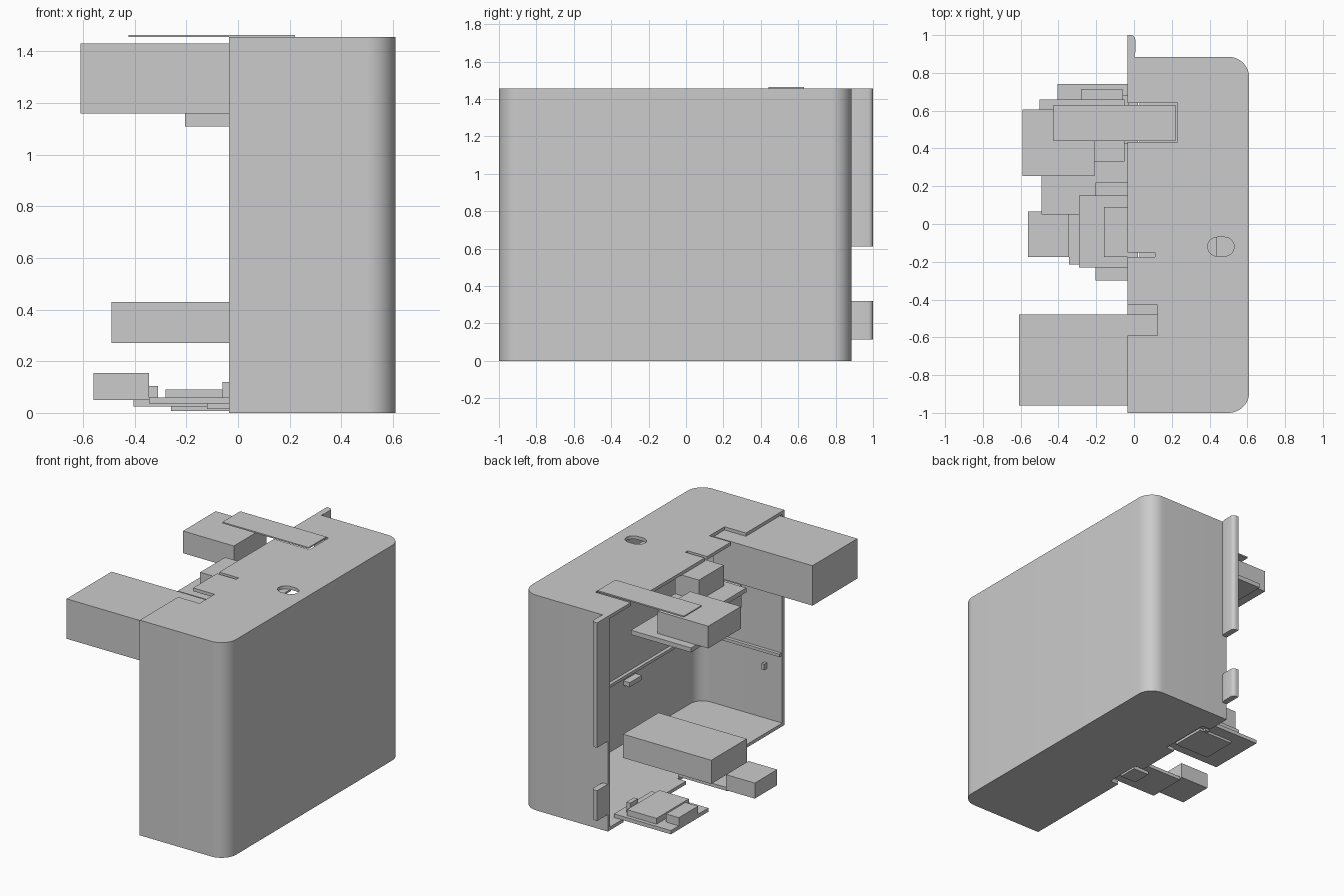
import bpy, math

if "Cube" in bpy.data.objects:
    bpy.data.objects.remove(bpy.data.objects["Cube"])

grey = bpy.data.materials.new("plain_grey")
grey.use_nodes = True
GREY = (0.6, 0.6, 0.6, 1)
grey.diffuse_color = GREY
grey.node_tree.nodes["Principled BSDF"].inputs["Base Color"].default_value = GREY


def prism(name, outline, z0, z1):
    """Extrude a flat outline from z0 to z1."""
    n = len(outline)
    verts = [(x, y, z) for z in (z0, z1) for x, y in outline]
    faces = [list(range(n))[::-1], list(range(n, 2 * n))]
    faces += [(i, (i + 1) % n, (i + 1) % n + n, i + n) for i in range(n)]
    mesh = bpy.data.meshes.new(name)
    mesh.from_pydata(verts, [], faces)
    mesh.materials.append(grey)
    obj = bpy.data.objects.new(name, mesh)
    bpy.context.collection.objects.link(obj)
    return obj


def box(name, x0, x1, y0, y1, z0, z1):
    return prism(name, [(x0, y0), (x1, y0), (x1, y1), (x0, y1)], z0, z1)


def arc(cx, cy, r, start, end, steps=12):
    angles = [math.radians(start + (end - start) * i / steps) for i in range(steps + 1)]
    return [(cx + r * math.cos(a), cy + r * math.sin(a)) for a in angles]


def cover_outline(x0, x1, y0, y1, r):
    """Rectangle with both corners on the +x side rounded."""
    return ([(x0, y0)] + arc(x1 - r, y0 + r, r, -90, 0)
            + arc(x1 - r, y1 - r, r, 0, 90) + [(x0, y1)])


def smooth(obj):
    bpy.ops.object.select_all(action='DESELECT')
    obj.select_set(True)
    bpy.context.view_layer.objects.active = obj
    bpy.ops.object.shade_smooth_by_angle(angle=math.radians(30))


# Hollow cover, open on the -x side
T, TOP = 0.022, 1.455
cover = prism("cover", cover_outline(-0.035, 0.61, -1, 0.885, 0.11), 0, TOP)
cutters = [
    prism("cavity_cutter", cover_outline(-0.2, 0.61 - T, -1 + T, 0.885 - T, 0.09), T, TOP - T),
    box("roof_notch_cutter", -0.2, 0.125, -0.59, -0.43, 1.4, 1.6),
    box("roof_slit_cutter", -0.2, 0.11, -0.175, -0.15, 1.4, 1.6),
    box("roof_window_cutter", -0.2, 0.23, 0.435, 0.64, 1.4, 1.6),
    prism("button_hole_cutter", arc(0.48, -0.12, 0.05, -90, 90)
          + arc(0.44, -0.12, 0.05, 90, 270), 1.4, 1.6),
    box("floor_notch_cutter", -0.2, 0.03, 0.36, 0.72, -0.1, 0.1),
    box("floor_small_notch_cutter", -0.2, 0.03, -0.2, 0.05, -0.1, 0.1),
]
bpy.context.view_layer.objects.active = cover
for cutter in cutters:
    cutter.hide_render = True
    mod = cover.modifiers.new(cutter.name, 'BOOLEAN')
    mod.operation = 'DIFFERENCE'
    mod.solver = 'EXACT'
    mod.object = cutter
    bpy.ops.object.modifier_apply(modifier=mod.name)
    bpy.data.objects.remove(cutter)
smooth(cover)

# Latch strips along the back edge, with rounded ends
strip = [(-0.035, 0.87), (-0.002, 0.87), (0.007, 0.91)] + arc(-0.018, 0.975, 0.025, 0, 90, 6) + [(-0.035, 1)]
for name, z0, z1 in (("upper_latch_strip", 0.61, TOP), ("lower_latch_strip", 0.115, 0.32)):
    smooth(prism(name, strip, z0, z1))

# Remaining blocks, boards and ledges: x, y and z ranges
parts = {
    "front_block": (-0.61, 0.13, -0.96, -0.48, 1.16, 1.43),
    "middle_block": (-0.49, 0.17, 0.05, 0.43, 0.27, 0.43),
    "roof_plate": (-0.425, 0.22, 0.44, 0.63, TOP, 1.464),
    "rear_block": (-0.59, -0.21, 0.255, 0.605, 1.28, 1.43),
    "rear_board": (-0.5, -0.05, 0.33, 0.66, 1.25, 1.28),
    "centre_block": (-0.16, 0.02, -0.175, 0.09, 1.29, 1.43),
    "centre_board": (-0.29, 0.02, -0.23, 0.15, 1.26, 1.29),
    "centre_lower_part": (-0.205, 0, -0.30, 0.22, 1.11, 1.26),
    "rear_floor_board": (-0.405, 0.02, 0.34, 0.74, 0.025, 0.05),
    "rear_floor_module": (-0.28, -0.06, 0.37, 0.715, 0.05, 0.09),
    "rear_floor_plug": (-0.405, -0.31, 0.45, 0.655, 0.05, 0.105),
    "rear_floor_pad": (-0.26, 0, 0.42, 0.66, 0.008, 0.025),
    "floor_board": (-0.345, 0.02, -0.215, 0.05, 0.037, 0.06),
    "floor_plug": (-0.56, -0.345, -0.175, 0.065, 0.05, 0.155),
    "floor_pad": (-0.12, 0, -0.13, 0, 0.015, 0.037),
    "floor_clip": (-0.06, -0.03, 0.6, 0.68, 0.01, 0.12),
    "side_ledge": (0.565, 0.59, -0.9, 0.78, 0.475, 0.495),
    "front_ledge": (-0.03, 0.5, -0.98, -0.955, 0.475, 0.495),
    "side_peg": (0.54, 0.59, -0.3, -0.17, 0.42, 0.45),
    "front_peg": (0.08, 0.1, -0.98, -0.95, 0.36, 0.4),
    "button_tab": (0.38, 0.44, -0.18, -0.06, 1.42, 1.434),
}
for name, size in parts.items():
    box(name, *size)
